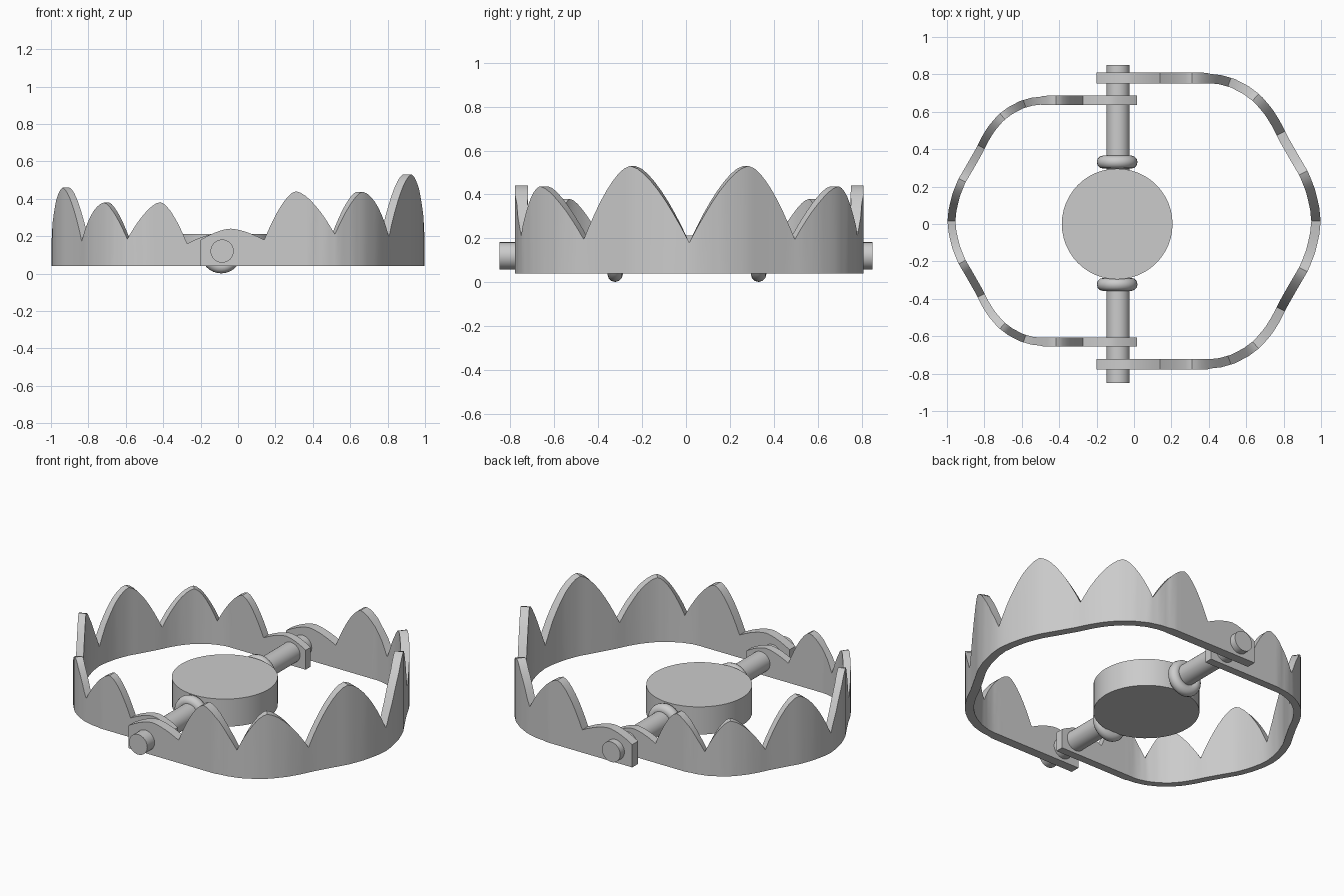
import bpy, bmesh, math
from mathutils import Vector

if "Cube" in bpy.data.objects:
    bpy.data.objects.remove(bpy.data.objects["Cube"])

AX, AZ = -0.085, 0.12          # hinge axis
YC = 0.015                     # jaw centre line


def finish(ob):
    bpy.ops.object.select_all(action='DESELECT')
    ob.select_set(True)
    bpy.context.view_layer.objects.active = ob
    bpy.ops.object.shade_smooth_by_angle(angle=math.radians(35))


def cylinder(name, r, depth, loc, rot=(0, 0, 0), verts=32):
    bpy.ops.mesh.primitive_cylinder_add(vertices=verts, radius=r, depth=depth,
                                        location=loc, rotation=rot)
    ob = bpy.context.object
    ob.name = name
    finish(ob)


# Half of the jaw centre line seen from above (hinge end to middle)
half = [(-0.2, .765), (0.1, .765), (0.38, .765), (0.46, .757), (0.53, .737), (0.6, .70),
        (0.66, .655), (0.72, .585), (0.76, .52), (0.80, .44), (0.86, .335), (0.91, .25),
        (0.945, .16), (0.966, .07), (0.973, 0)]
path = [Vector(p) for p in half] + [Vector((x, -y)) for x, y in half[-2::-1]]
dist = [0.0]
for a, b in zip(path, path[1:]):
    dist.append(dist[-1] + (b - a).length)
total = dist[-1]


def at(s):
    """Point on the centre line at arc length s."""
    i = 0
    while i < len(path) - 2 and dist[i + 1] < s:
        i += 1
    return path[i].lerp(path[i + 1], (s - dist[i]) / (dist[i + 1] - dist[i]))


def s_at_x(x):
    for i in range(len(half) - 1):
        if half[i][0] <= x <= half[i + 1][0]:
            t = (x - half[i][0]) / (half[i + 1][0] - half[i][0])
            return dist[i] + t * (dist[i + 1] - dist[i])


# Each tooth: start x, peak x, end x, start z, peak z, end z
teeth = [(-0.2, -0.04, 0.14, .18, .24, .18), (0.14, 0.31, 0.51, .18, .44, .21),
         (0.51, 0.65, 0.785, .21, .437, .195), (0.785, 0.905, 0.973, .195, .53, .18)]
N = 8
cols = []
for x0, xp, x1, z0, zp, z1 in teeth:
    s0, sp, s1 = s_at_x(x0), s_at_x(xp), s_at_x(x1)
    for k in range(N):
        u = k / N
        cols.append((s0 + (sp - s0) * u, zp - (zp - z0) * (1 - u) ** 1.6))
    for k in range(N):
        u = k / N
        cols.append((sp + (s1 - sp) * u, zp - (zp - z1) * u ** 1.6))
cols += [(total / 2, .18)] + [(total - s, z) for s, z in reversed(cols)]


def jaw(name, place):
    bm = bmesh.new()
    rings = []
    for s, z in cols:
        p = at(s)
        t = (at(min(total, s + .05)) - at(max(0, s - .05))).normalized()
        n = Vector((-t.y, t.x)) * (0.029 if p.x < 0.4 else 0.025)
        a, b = p + n, p - n
        rings.append([bm.verts.new(place(q.x, q.y, h))
                      for q, h in ((a, .04), (b, .04), (b, z), (a, z))])
    for r, q in zip(rings, rings[1:]):
        for i in range(4):
            j = (i + 1) % 4
            bm.faces.new((r[i], r[j], q[j], q[i]))
    bm.faces.new(rings[0])
    bm.faces.new(rings[-1][::-1])
    bmesh.ops.recalc_face_normals(bm, faces=bm.faces)
    me = bpy.data.meshes.new(name)
    bm.to_mesh(me)
    bm.free()
    ob = bpy.data.objects.new(name, me)
    bpy.context.collection.objects.link(ob)
    finish(ob)


# Toothed jaws: the left one is a smaller mirrored copy
K = 0.845
jaw("right_jaw", lambda x, y, z: (x, y + YC, z))
jaw("left_jaw", lambda x, y, z: (0.015 - (x + 0.2) * K, y * K + YC, .04 + (z - .04) * .855))

# Hinge axle and trigger plate
cylinder("axle", 0.062, 1.70, (AX, 0, AZ), (math.pi / 2, 0, 0))
cylinder("trigger_plate", 0.296, 0.17, (-0.09, 0, 0.127), verts=48)

# Collars on both sides of the plate
for side, name in ((1, "back_collar"), (-1, "front_collar")):
    bpy.ops.mesh.primitive_torus_add(major_radius=0.074, minor_radius=0.035,
                                     major_segments=32, minor_segments=12,
                                     location=(-0.09, side * 0.327 + 0.004, 0.11),
                                     rotation=(math.pi / 2, 0, 0))
    bpy.context.object.name = name
    finish(bpy.context.object)
